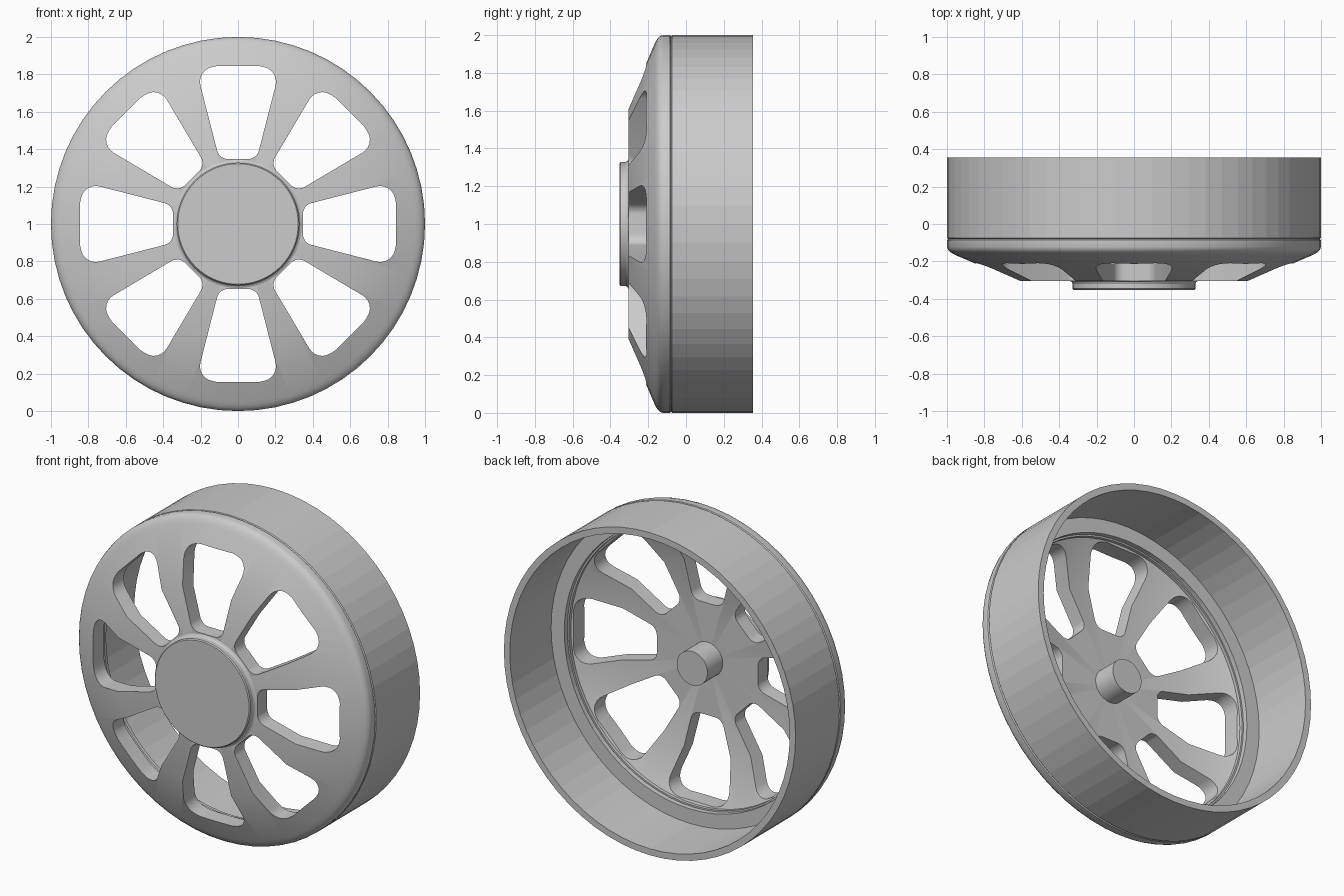
import bpy, bmesh
from math import pi, radians
from mathutils import Matrix, Vector

cube = bpy.data.objects.get("Cube")
if cube:
    bpy.data.objects.remove(cube, do_unlink=True)

CENTRE = Vector((0, 0, 1))
SEGMENTS = 64
WINDOWS = 8


def add_object(name, bm):
    bmesh.ops.recalc_face_normals(bm, faces=bm.faces)
    mesh = bpy.data.meshes.new(name)
    bm.to_mesh(mesh)
    bm.free()
    obj = bpy.data.objects.new(name, mesh)
    bpy.context.collection.objects.link(obj)
    return obj


def lathe(name, profile, closed=False):
    """Spin (radius, y) points round the axle."""
    bm = bmesh.new()
    verts = [bm.verts.new((r, y, CENTRE.z)) for r, y in profile]
    ends = verts[1:] + verts[:1] if closed else verts[1:]
    edges = [bm.edges.new(pair) for pair in zip(verts, ends)]
    bmesh.ops.spin(bm, geom=verts + edges, cent=CENTRE, axis=(0, 1, 0),
                   angle=2 * pi, steps=SEGMENTS)
    bmesh.ops.remove_doubles(bm, verts=bm.verts, dist=0.0001)
    return add_object(name, bm)


def smooth(obj):
    bpy.ops.object.select_all(action='DESELECT')
    obj.select_set(True)
    bpy.context.view_layer.objects.active = obj
    bpy.ops.object.shade_smooth_by_angle(angle=radians(25))


def window_cutter():
    """Rounded wedge prisms repeated round the axle."""
    bm = bmesh.new()
    half = [(0.1, 0.347), (0.222, 0.822), (0.11, 0.845)]
    outline = half + [(-u, r) for u, r in reversed(half)]
    verts = [bm.verts.new((u, -0.5, CENTRE.z + r)) for u, r in outline]
    bm.faces.new(verts)
    inner, outer = [verts[0], verts[5]], [verts[1], verts[4]]
    for corners, size in ((inner, 0.045), (outer, 0.085)):
        bmesh.ops.bevel(bm, geom=corners, offset=size, offset_type='OFFSET',
                        segments=6, profile=0.5, affect='VERTICES')
    solid = bmesh.ops.extrude_face_region(bm, geom=bm.faces[:])
    moved = [g for g in solid["geom"] if isinstance(g, bmesh.types.BMVert)]
    bmesh.ops.translate(bm, verts=moved, vec=(0, 0.5, 0))
    prism = bm.verts[:] + bm.edges[:] + bm.faces[:]
    for i in range(1, WINDOWS):
        copy = bmesh.ops.duplicate(bm, geom=prism)
        turned = [g for g in copy["geom"] if isinstance(g, bmesh.types.BMVert)]
        bmesh.ops.rotate(bm, verts=turned, cent=CENTRE,
                         matrix=Matrix.Rotation(2 * pi * i / WINDOWS, 3, 'Y'))
    cutter = add_object("window_cutter", bm)
    cutter.hide_render = True
    return cutter


# Barrel with the inner ledge that seats the face
lathe("rim_barrel", [(0.994, -0.08), (1, -0.074), (1, 0.355), (0.96, 0.355),
                     (0.96, -0.05), (0.87, -0.05), (0.87, -0.08)], closed=True)

# Dished spoke face
face = lathe("spoke_face", [
    (0, -0.305), (0.63, -0.305), (0.95, -0.168), (0.968, -0.159),
    (0.984, -0.149), (0.995, -0.137), (1, -0.122), (1, -0.086), (0.994, -0.08),
    (0.86, -0.08), (0.86, -0.1), (0.6, -0.21), (0, -0.21)])

# Cut the windows between the spokes
cutter = window_cutter()
cut = face.modifiers.new("windows", 'BOOLEAN')
cut.operation = 'DIFFERENCE'
cut.solver = 'EXACT'
cut.object = cutter
bpy.context.view_layer.objects.active = face
bpy.ops.object.modifier_apply(modifier=cut.name)
bpy.data.objects.remove(cutter, do_unlink=True)
smooth(face)

# Centre cap with a small flare at its base
cap = lathe("centre_cap", [
    (0, -0.352), (0.322, -0.352), (0.328, -0.346), (0.328, -0.32),
    (0.333, -0.31), (0.344, -0.304), (0.33, -0.295), (0, -0.295)])
smooth(cap)

# Axle stub behind the hub
stub = lathe("axle_stub", [(0, -0.22), (0.105, -0.22), (0.105, -0.06), (0, -0.06)])
smooth(stub)
